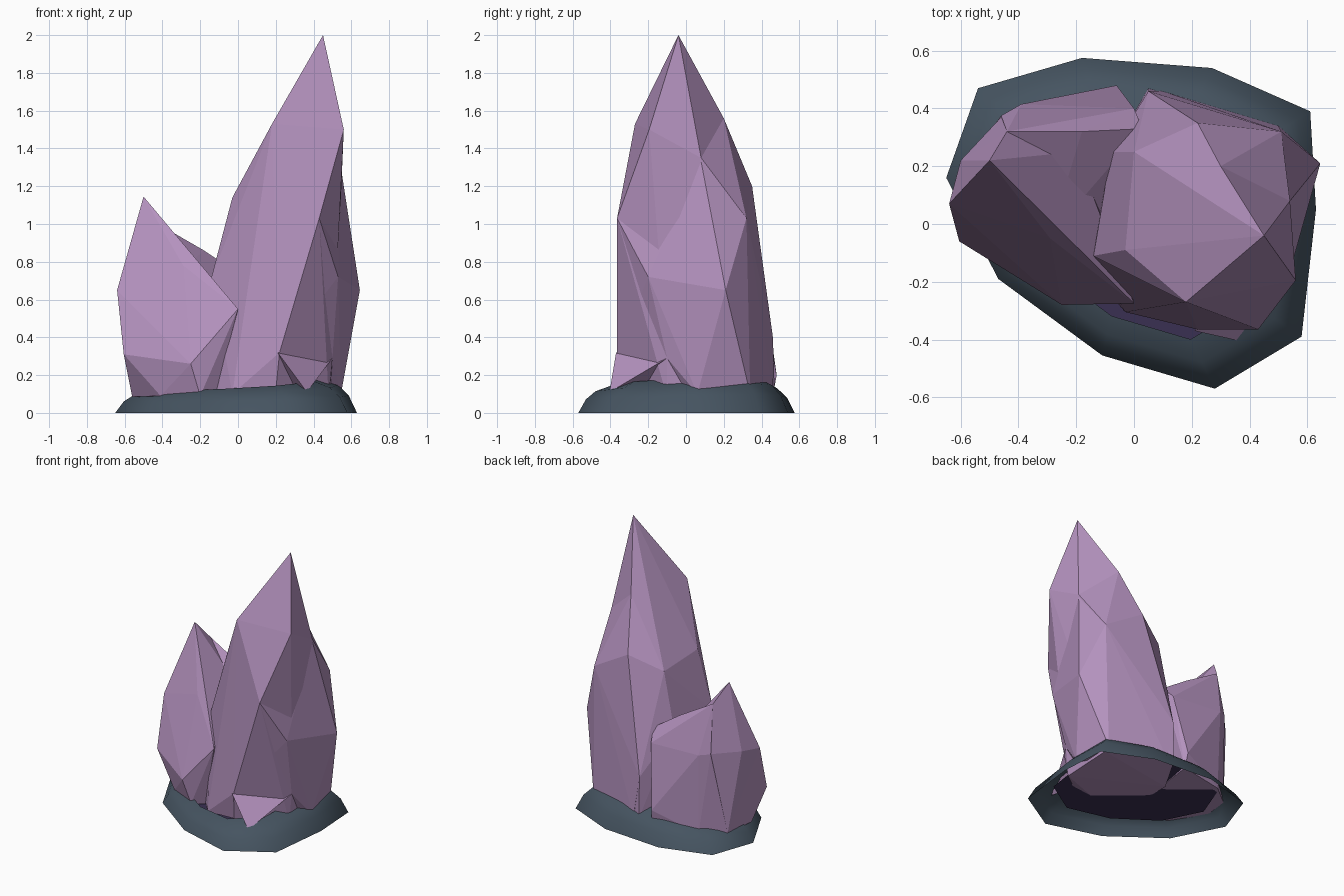
import bpy, bmesh

def material(name, rgb):
    m = bpy.data.materials.new(name)
    m.diffuse_color = (*rgb, 1)
    return m

purple = material("crystal purple", (0.46, 0.29, 0.52))
slate = material("rock slate", (0.06, 0.088, 0.118))
dark = material("dark violet", (0.042, 0.03, 0.085))

def finish(name, bm, mat, smooth=False):
    bmesh.ops.recalc_face_normals(bm, faces=bm.faces)
    me = bpy.data.meshes.new(name)
    bm.to_mesh(me)
    bm.free()
    me.materials.append(mat)
    for p in me.polygons:
        p.use_smooth = smooth
    ob = bpy.data.objects.new(name, me)
    bpy.context.collection.objects.link(ob)
    return ob

def crystal(name, points):
    """Faceted gem: convex hull of its corner points."""
    bm = bmesh.new()
    for p in points:
        bm.verts.new(p)
    bmesh.ops.convex_hull(bm, input=bm.verts)
    loose = [v for v in bm.verts if not v.link_faces]
    bmesh.ops.delete(bm, geom=loose, context='VERTS')
    finish(name, bm, purple)

# Tall crystal, leaning right: pointed tip, shaft and right flank share corners
tip_ring = [(0.56, -0.195, 1.5), (0.54, 0.08, 1.35), (0.30, 0.20, 1.56), (0.18, -0.27, 1.53),
            (-0.03, -0.09, 1.14), (0.43, -0.365, 1.03), (0.0, 0.25, 1.1)]
crystal("tall_crystal_tip", [(0.45, -0.04, 2.0)] + tip_ring)
crystal("tall_crystal_shaft", tip_ring + [
    (0.51, 0.32, 1.03), (0.22, 0.35, 1.2), (-0.14, -0.11, 0.72),
    (0.22, -0.365, 0.32), (0.5, -0.1, 0.29), (0.05, 0.46, 0.4), (-0.08, 0.25, 0.7),
    (-0.03, -0.305, 0.1), (-0.12, -0.2, 0.1), (0.2, -0.33, 0.12), (0.48, -0.1, 0.08),
    (0.5, 0.3, 0.08), (0.05, 0.47, 0.1), (-0.1, 0.2, 0.08)])
crystal("tall_crystal_flank", [
    (0.54, 0.08, 1.33), (0.51, 0.32, 1.03), (0.645, 0.21, 0.65), (0.53, -0.2, 0.72),
    (0.43, -0.365, 1.03), (0.22, -0.365, 0.32), (0.5, -0.1, 0.29), (0.545, 0.06, 0.1),
    (0.5, 0.34, 0.1), (0.05, 0.46, 0.4), (0.1, 0.46, 0.1)])

# Short crystal, leaning left: front spike and lower back shoulder
crystal("short_crystal", [
    (-0.5, 0.22, 1.145), (-0.44, 0.32, 1.01), (-0.2, 0.25, 0.78),
    (-0.29, -0.05, 0.78), (0.0, -0.275, 0.55), (-0.64, 0.07, 0.65), (-0.60, 0.22, 0.67),
    (-0.25, -0.28, 0.26), (-0.605, -0.06, 0.31), (-0.46, 0.37, 0.67),
    (-0.56, 0.05, 0.085), (-0.41, -0.14, 0.09), (-0.2, -0.25, 0.09),
    (-0.12, -0.2, 0.09), (-0.53, 0.28, 0.085), (-0.1, 0.1, 0.09)])
crystal("short_crystal_shoulder", [
    (-0.44, 0.32, 1.01), (-0.18, 0.32, 0.86), (0.03, 0.33, 0.72),
    (-0.29, -0.04, 0.76), (-0.1, 0.0, 0.6), (-0.46, 0.375, 0.67), (-0.39, 0.415, 0.66),
    (0.0, 0.40, 0.64), (-0.06, 0.48, 0.2), (-0.53, 0.28, 0.085), (-0.38, 0.40, 0.085),
    (-0.05, 0.46, 0.09), (-0.1, 0.1, 0.09)])

# Small shard at the foot of the tall crystal
crystal("foot_shard", [
    (0.21, -0.37, 0.32), (0.5, -0.1, 0.29), (0.365, -0.405, 0.11),
    (0.3, -0.2, 0.11), (0.4, -0.12, 0.2)])

# Rock collar: rings, lower on the left and front
outline = [(-0.65, 0.16), (-0.54, 0.47), (-0.18, 0.575), (0.27, 0.54), (0.61, 0.39),
           (0.63, 0.05), (0.58, -0.39), (0.28, -0.57), (-0.11, -0.455), (-0.47, -0.19)]

def ring(bm, s, z):
    return [bm.verts.new((x * s, y * s, z * (1 + 0.35 * x + 0.25 * y))) for x, y in outline]

bm = bmesh.new()
rings = [ring(bm, s, z) for s, z in ((1, 0), (0.93, 0.075), (0.84, 0.12), (0.7, 0.15))]
n = len(outline)
for a, b in zip(rings, rings[1:]):
    for i in range(n):
        j = (i + 1) % n
        bm.faces.new((a[i], a[j], b[j], b[i]))
finish("rock_base", bm, slate, True)

# Dark plate closing the inside of the collar
bm = bmesh.new()
bm.faces.new(ring(bm, 0.76, 0.09))
finish("inner_plate", bm, dark)
